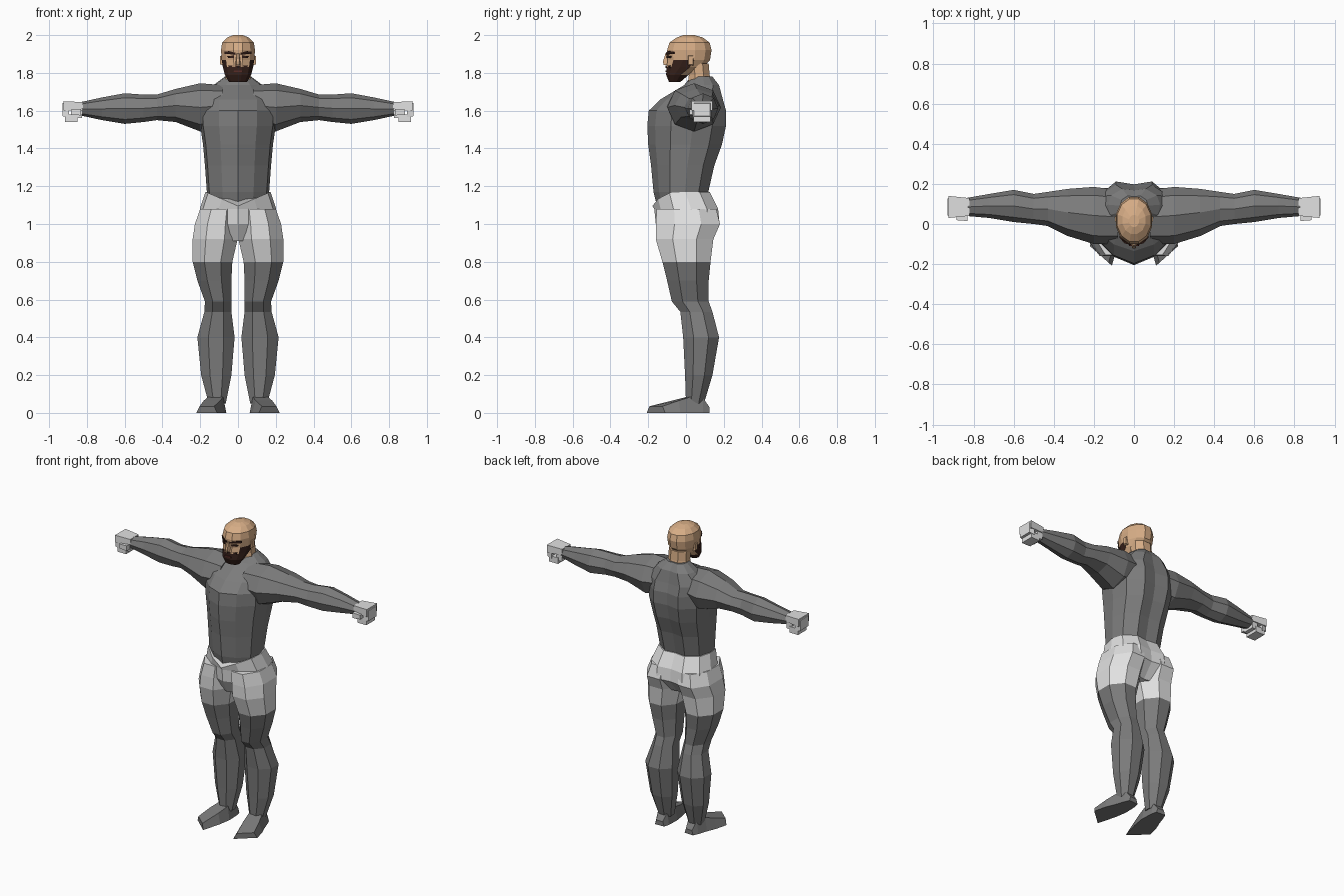
import bpy, bmesh, math
from mathutils import Vector

if "Cube" in bpy.data.objects:
    bpy.data.objects.remove(bpy.data.objects["Cube"], do_unlink=True)


def material(name, r, g, b):
    m = bpy.data.materials.new(name)
    m.use_nodes = True
    m.diffuse_color = (r, g, b, 1)
    m.node_tree.nodes["Principled BSDF"].inputs["Base Color"].default_value = (r, g, b, 1)
    return m


GREY = material("body grey", .2, .2, .2)
LIGHT = material("light grey", .75, .75, .75)
SKIN = material("skin", .68, .42, .24)
HAIR = material("dark brown hair", .035, .014, .01)
LIP = material("dark lip", .1, .025, .02)


def loft(name, rings, mats, mirror=False, rule=None):
    """Skin a list of equal-length point rings, capped at both ends."""
    bm = bmesh.new()
    loops = [[bm.verts.new(p) for p in ring] for ring in rings]
    n = len(loops[0])
    for a, b in zip(loops, loops[1:]):
        for i in range(n):
            j = (i + 1) % n
            bm.faces.new((a[i], a[j], b[j], b[i]))
    bm.faces.new(loops[0])
    bm.faces.new(loops[-1])
    bmesh.ops.recalc_face_normals(bm, faces=bm.faces)
    if rule:
        for f in bm.faces:
            f.material_index = rule(f.calc_center_median(), f.normal)
    mesh = bpy.data.meshes.new(name)
    bm.to_mesh(mesh)
    bm.free()
    for m in mats:
        mesh.materials.append(m)
    ob = bpy.data.objects.new(name, mesh)
    bpy.context.collection.objects.link(ob)
    if mirror:
        ob.modifiers.new("mirror", "MIRROR")
    return ob


def unit_ring(n, turn=0.0):
    """Regular polygon stretched to fill the square from -1 to 1."""
    pts = [(math.cos(math.tau * (i + turn) / n), math.sin(math.tau * (i + turn) / n)) for i in range(n)]
    mx, my = max(p[0] for p in pts), max(p[1] for p in pts)
    return [(x / mx, y / my) for x, y in pts]


def level(shape, z, x0, x1, y0, y1):
    return [((x0 + x1) / 2 + u * (x1 - x0) / 2, (y0 + y1) / 2 + v * (y1 - y0) / 2, z) for u, v in shape]


def box(name, mat, x, y, z, mirror=True, taper=1.0):
    """Box from ranges; taper narrows the far x end."""
    rings = []
    for px, t in ((x[0], 1), (x[1], taper)):
        cy, cz = sum(y) / 2, sum(z) / 2
        hy, hz = (y[1] - y[0]) / 2 * t, (z[1] - z[0]) / 2 * t
        rings.append([(px, cy + a * hy, cz + b * hz) for a, b in ((-1, -1), (1, -1), (1, 1), (-1, 1))])
    return loft(name, rings, [mat], mirror)


OCT = unit_ring(8, .5)
ROUND = unit_ring(8)

# Torso: keeled chest, broad back with a shallow spine groove
half = [(0, -1), (.5, -.8), (.92, -.4), (1, .15), (.88, .65), (.45, 1)]
BODY = half + [(0, .93)] + [(-u, v) for u, v in half[:0:-1]]
torso = [(1.08, .15, -.15, .1), (1.17, .165, -.172, .118), (1.31, .175, -.185, .15),
         (1.42, .185, -.2, .19), (1.52, .2, -.205, .212), (1.6, .2, -.197, .212),
         (1.66, .2, -.135, .195), (1.735, .13, -.01, .175), (1.78, .07, .025, .14)]
loft("torso", [level(BODY, z, -w, w, f, b) for z, w, f, b in torso], [GREY])

# Shorts: waistband dips to a point at the front
pelvis = [(1.17, .172, -.178, .125), (1.08, .202, -.168, .17), (1.0, .21, -.16, .178), (.91, .1, -.11, .1)]
rings = [level(BODY, z, -w, w, f, b) for z, w, f, b in pelvis]
rings[0] = [(x, y, z - .075 * max(0, 1 - abs(x) / .17) * (y < 0)) for x, y, z in rings[0]]
loft("shorts", rings, [LIGHT])

# Legs: upper thighs carry the shorts colour
legs = [(1.08, 0, .2, -.155, .16), (1.0, 0, .228, -.16, .18), (.92, .002, .24, -.16, .145),
        (.8, .03, .24, -.125, .13), (.7, .035, .215, -.1, .12), (.59, .035, .175, -.075, .12),
        (.535, .035, .178, -.03, .14), (.4, .018, .215, -.015, .175), (.2, .035, .195, -.005, .14),
        (.05, .065, .155, 0, .095)]
loft("legs", [level(OCT, *r) for r in legs], [GREY, LIGHT], True, lambda c, n: int(c.z > .8))

# Feet: wedges with toes turned out
feet = [((.075, .122), (.14, .125), .03), ((.065, .085), (.155, .09), .08), ((.062, .0), (.175, .03), .085),
        ((.075, -.08), (.2, -.03), .065), ((.11, -.208), (.22, -.11), .035)]
rings = []
for a, b, h in feet:
    a, b = Vector(a), Vector(b)
    c, d = a.lerp(b, .15), a.lerp(b, .85)
    rings.append([(a.x, a.y, 0), (b.x, b.y, 0), (d.x, d.y, h), (c.x, c.y, h)])
loft("feet", rings, [GREY], True)

# Arms: x, front, back, bottom, top
arms = [(.08, -.1, .17, 1.52, 1.735), (.2, -.1, .185, 1.49, 1.745), (.33, -.06, .175, 1.54, 1.715),
        (.43, -.01, .16, 1.55, 1.685), (.5, 0, .15, 1.54, 1.685), (.6, .01, .17, 1.53, 1.692),
        (.72, .03, .15, 1.55, 1.67), (.835, .04, .13, 1.575, 1.645)]
rings = [[(x, (f + b) / 2 + u * (b - f) / 2, (lo + hi) / 2 + v * (hi - lo) / 2) for u, v in ROUND]
         for x, f, b, lo, hi in arms]
loft("arms", rings, [GREY], True)

# Fists: back of hand, knuckles, curled fingers, thumb
box("hand_back", LIGHT, (.925, .82), (.03, .14), (1.6, 1.65), taper=.8)
box("knuckles", LIGHT, (.895, .93), (.035, .135), (1.565, 1.645), taper=.85)
box("curled_fingers", LIGHT, (.85, .915), (.04, .13), (1.54, 1.58))
box("palm", LIGHT, (.825, .865), (.045, .125), (1.56, 1.62))
box("thumb", LIGHT, (.83, .885), (.015, .055), (1.575, 1.61), taper=.8)

# Neck and head, with the beard on the jaw faces
NECK_LEVELS = [(1.72, .075, .01, .14), (1.79, .064, .015, .125), (1.85, .064, .01, .12)]
loft("neck", [level(OCT, z, -w, w, f, b) for z, w, f, b in NECK_LEVELS], [SKIN])
head = [(1.752, .048, -.09, -.03), (1.79, .07, -.105, .015), (1.83, .08, -.103, .09),
        (1.868, .086, -.097, .127), (1.92, .09, -.1, .135), (1.96, .084, -.088, .125),
        (1.987, .058, -.05, .09), (2.0, .025, -.015, .045)]


def beard(c, n):
    jaw = c.z < 1.83 and c.y < .012
    sideburn = c.z < 1.868 and c.y < .012 and abs(c.x) > .05
    return int(jaw or sideburn)


HEAD = unit_ring(12, .5)
loft("head", [level(HEAD, z, -w, w, f, b) for z, w, f, b in head], [SKIN, HAIR], rule=beard)

# Face details
nose = [(1.905, .009, -.108), (1.86, .015, -.122), (1.843, .018, -.118)]
loft("nose", [[(-w, -.085, z), (w, -.085, z), (w * .5, f, z), (-w * .5, f, z)] for z, w, f in nose], [SKIN])


def face_plate(name, mat, corners, mirror=True):
    """Thin slanted plate hugging the face, corners as x, y, z."""
    return loft(name, [[(x, y + d, z) for x, y, z in corners] for d in (0, -.008)], [mat], mirror)


face_plate("eyebrows", HAIR, [(.012, -.096, 1.895), (.048, -.084, 1.9), (.072, -.058, 1.9),
                              (.072, -.06, 1.913), (.048, -.088, 1.915), (.012, -.098, 1.906)])
face_plate("eyes", HAIR, [(.022, -.094, 1.88), (.05, -.08, 1.878), (.058, -.076, 1.888), (.022, -.095, 1.892)])
face_plate("moustache", HAIR, [(0, -.1, 1.825), (.05, -.08, 1.825), (.052, -.08, 1.838), (0, -.1, 1.84)])
face_plate("mouth", LIP, [(-.024, -.101, 1.804), (.024, -.101, 1.804), (.02, -.101, 1.812), (-.02, -.101, 1.812)], False)
box("ears", SKIN, (.078, .094), (.01, .04), (1.84, 1.895), taper=.8)
